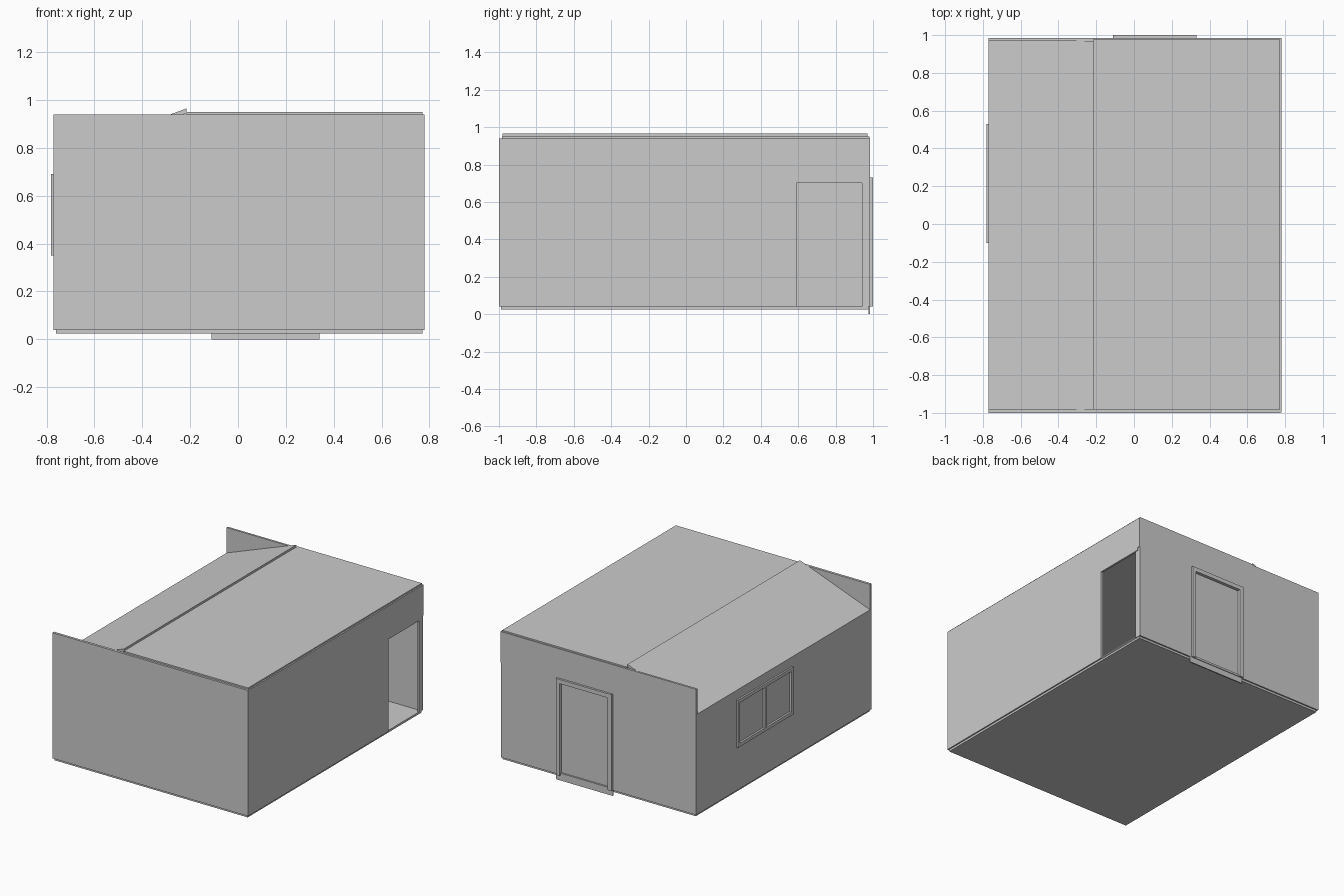
import bpy, bmesh
from mathutils import Vector

if "Cube" in bpy.data.objects:
    bpy.data.objects.remove(bpy.data.objects["Cube"])


def prism(name, profile, axis, a, b):
    """Extrude a 2D profile along axis 'x' (profile is y,z) or 'y' (profile is x,z)."""
    def put(p, t):
        return (t, p[0], p[1]) if axis == 'x' else (p[0], t, p[1])
    bm = bmesh.new()
    face = bm.faces.new([bm.verts.new(put(p, a)) for p in profile])
    new = bmesh.ops.extrude_face_region(bm, geom=[face])['geom']
    shift = Vector(put((0, 0), b - a))
    bmesh.ops.translate(bm, vec=shift, verts=[v for v in new if isinstance(v, bmesh.types.BMVert)])
    bmesh.ops.recalc_face_normals(bm, faces=bm.faces)
    mesh = bpy.data.meshes.new(name)
    bm.to_mesh(mesh)
    bm.free()
    ob = bpy.data.objects.new(name, mesh)
    bpy.context.collection.objects.link(ob)
    return ob


def box(name, x, y, z):
    return prism(name, [(x[0], z[0]), (x[1], z[0]), (x[1], z[1]), (x[0], z[1])], 'y', *y)


def cut(ob, x, y, z):
    """Cut a rectangular hole through a wall."""
    cutter = box(ob.name + "_cutter", x, y, z)
    cutter.hide_render = True
    cutter.hide_viewport = True
    mod = ob.modifiers.new("opening", 'BOOLEAN')
    mod.operation = 'DIFFERENCE'
    mod.solver = 'EXACT'
    mod.object = cutter


Z0, Z1 = 0.04, 0.94

# Floor slab
box("floor", (-0.76, 0.77), (-0.99, 0.975), (0.025, 0.04))

# Gable walls, rising as parapets above the sloped roof
box("front_wall", (-0.77, 0.775), (-1.0, -0.982), (Z0, Z1))
back = box("back_wall", (-0.77, 0.775), (0.97, 0.985), (Z0, Z1))
cut(back, (-0.09, 0.31), (0.9, 1.05), (0.045, 0.71))

# Low left wall with window hole
left = box("left_wall", (-0.77, -0.755), (-0.982, 0.97), (Z0, 0.755))
cut(left, (-0.85, -0.7), (-0.08, 0.51), (0.37, 0.67))

# Right wall with a side opening at the back corner
prism("right_wall", [(-0.998, Z0), (0.59, Z0), (0.59, 0.70), (0.965, 0.70),
                     (0.965, 0.72), (0.985, 0.72), (0.985, Z1), (-0.998, Z1)],
      'x', 0.765, 0.78)
box("opening_jamb", (0.765, 0.775), (0.94, 0.97), (Z0, 0.72))

# Roof: flat panel and sloped panel
box("flat_roof", (-0.215, 0.77), (-0.985, 0.98), (0.938, 0.95))
prism("sloped_roof", [(-0.77, 0.758), (-0.215, 0.965), (-0.215, 0.945), (-0.77, 0.738)],
      'y', -0.982, 0.97)

# Back door: frame, recessed leaf and threshold
for name, x in (("left", (0.30, 0.33)), ("right", (-0.11, -0.08))):
    box("door_jamb_" + name, x, (0.94, 1.0), (Z0, 0.70))
box("door_head", (-0.11, 0.33), (0.94, 1.0), (0.70, 0.73))
box("door_leaf", (-0.08, 0.30), (0.965, 0.978), (0.055, 0.70))
box("door_sill", (-0.08, 0.30), (0.95, 0.99), (0.04, 0.055))
box("threshold_plate", (-0.11, 0.34), (0.976, 0.985), (0.0, 0.04))

# Window: frame, mullion and two recessed panes
WX = (-0.782, -0.745)
for name, z in (("bottom", (0.35, 0.375)), ("top", (0.665, 0.69))):
    box("window_rail_" + name, WX, (-0.10, 0.53), z)
for name, y in (("front", (-0.10, -0.075)), ("middle", (0.205, 0.225)), ("back", (0.505, 0.53))):
    box("window_stile_" + name, WX, y, (0.375, 0.665))
for name, y in (("front", (-0.075, 0.205)), ("back", (0.225, 0.505))):
    box("window_pane_" + name, (-0.768, -0.76), y, (0.375, 0.665))
